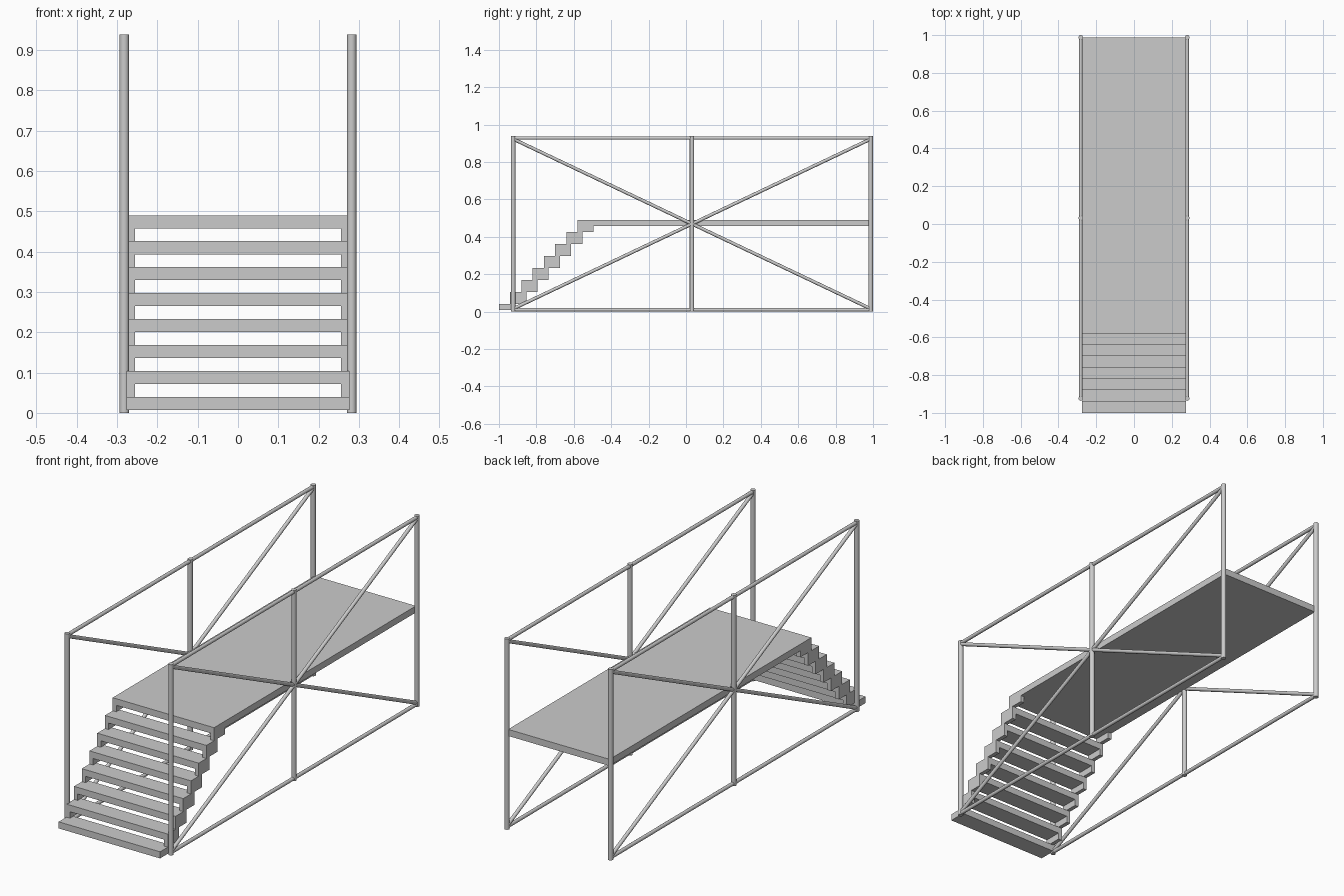
import bpy
from mathutils import Vector

if "Cube" in bpy.data.objects:
    bpy.data.objects.remove(bpy.data.objects["Cube"])

HALF_W = 0.276      # half width of deck and treads
FRAME_X = 0.282     # side frame plane
Y0, YM, Y1 = -0.924, 0.032, 0.988
TOP = 0.938


def box(name, lo, hi):
    lo, hi = Vector(lo), Vector(hi)
    bpy.ops.mesh.primitive_cube_add(size=1, location=(lo + hi) / 2)
    o = bpy.context.object
    o.name = name
    o.scale = hi - lo
    bpy.ops.object.transform_apply(location=False, rotation=False, scale=True)


def tube(name, a, b, r):
    a, b = Vector(a), Vector(b)
    bpy.ops.mesh.primitive_cylinder_add(vertices=16, radius=r, depth=(b - a).length,
                                        location=(a + b) / 2)
    o = bpy.context.object
    o.name = name
    o.rotation_euler = (b - a).to_track_quat('Z', 'Y').to_euler()
    bpy.ops.object.shade_smooth_by_angle()


# Stairs: open treads with small riser blocks under both ends; the last is the deck
RISE, RUN, DEPTH, THICK = 0.0643, 0.06, 0.086, 0.0325
for i in range(8):
    y, top = -1 + RUN * i, 0.04 + RISE * i
    end = Y1 if i == 7 else y + DEPTH
    box("deck" if i == 7 else "tread", (-HALF_W, y, top - THICK), (HALF_W, end, top))
    if i:
        for s in (-1, 1):
            xs = sorted((s * 0.256, s * HALF_W))
            box("riser_block", (xs[0], y, top - RISE), (xs[1], y + DEPTH, top - THICK))

# Side frames: posts, rails and crossed braces
for s in (-1, 1):
    x = s * FRAME_X
    for y in (Y0, YM, Y1):
        tube("post", (x, y, 0), (x, y, TOP), 0.012)
    for z in (0.01, TOP - 0.01):
        tube("rail", (x, Y0, z), (x, Y1, z), 0.009)
    tube("brace", (x, Y0, 0.015), (x, Y1, TOP - 0.015), 0.009)
    tube("brace", (x, Y0, TOP - 0.015), (x, Y1, 0.015), 0.009)
